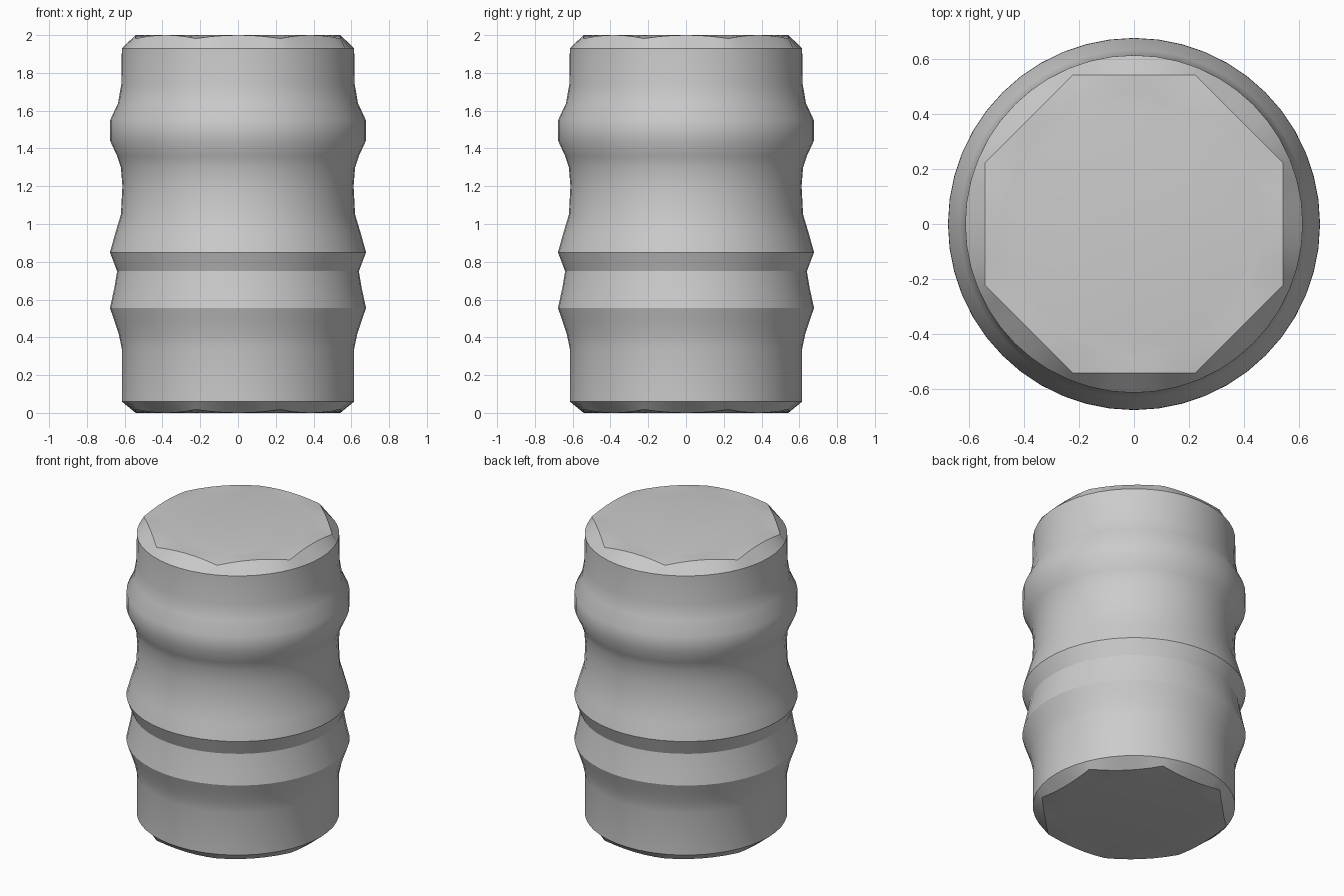
import bpy, bmesh, math

if "Cube" in bpy.data.objects:
    bpy.data.objects.remove(bpy.data.objects["Cube"])

SIDES = 48

# side profile of the drum: (height, radius)
PROFILE = [(0.06, 0.615), (0.34, 0.615), (0.42, 0.632), (0.49, 0.655),
           (0.555, 0.678), (0.66, 0.655), (0.75, 0.64), (0.85, 0.678),
           (0.95, 0.65), (1.05, 0.62), (1.2, 0.612), (1.3, 0.62),
           (1.36, 0.64), (1.44, 0.677), (1.55, 0.677), (1.64, 0.635),
           (1.74, 0.618), (1.93, 0.615)]

metal = bpy.data.materials.new("grey metal")
metal.diffuse_color = (0.6, 0.6, 0.6, 1)
metal.use_nodes = True
metal.node_tree.nodes["Principled BSDF"].inputs["Base Color"].default_value = metal.diffuse_color

bm = bmesh.new()


def ring(radius_at, height_at):
    verts = []
    for i in range(SIDES):
        a = 2 * math.pi * i / SIDES
        r = radius_at(a)
        verts.append(bm.verts.new((r * math.cos(a), r * math.sin(a), height_at(a))))
    return verts


def octagon(a):
    """Radius of an eight-sided lid edge with flats facing the axes."""
    step = math.pi / 4
    local = (a + step / 2) % step - step / 2
    return 0.542 / math.cos(local)


def corner_drop(a):
    """Small droop at the eight lid corners."""
    return 0.018 * (octagon(a) / 0.542 - 1) / (1 / math.cos(math.pi / 8) - 1)


# lid edges and ribbed wall
rings = [ring(octagon, lambda a: corner_drop(a))]
rings += [ring(lambda a, r=r: r, lambda a, z=z: z) for z, r in PROFILE]
rings.append(ring(octagon, lambda a: 2 - corner_drop(a)))
for low, high in zip(rings, rings[1:]):
    for i in range(SIDES):
        j = (i + 1) % SIDES
        bm.faces.new((low[i], low[j], high[j], high[i]))

# flat lids
for edge, z in ((rings[0], 0), (rings[-1], 2)):
    inner = ring(lambda a: 0.48, lambda a: z)
    for i in range(SIDES):
        j = (i + 1) % SIDES
        bm.faces.new((edge[i], edge[j], inner[j], inner[i]))
    bm.faces.new(inner)
bmesh.ops.recalc_face_normals(bm, faces=bm.faces[:])

mesh = bpy.data.meshes.new("ribbed_drum")
bm.to_mesh(mesh)
bm.free()
mesh.materials.append(metal)
drum = bpy.data.objects.new("ribbed_drum", mesh)
bpy.context.collection.objects.link(drum)
bpy.context.view_layer.objects.active = drum
drum.select_set(True)
bpy.ops.object.shade_smooth_by_angle(angle=math.radians(28))
